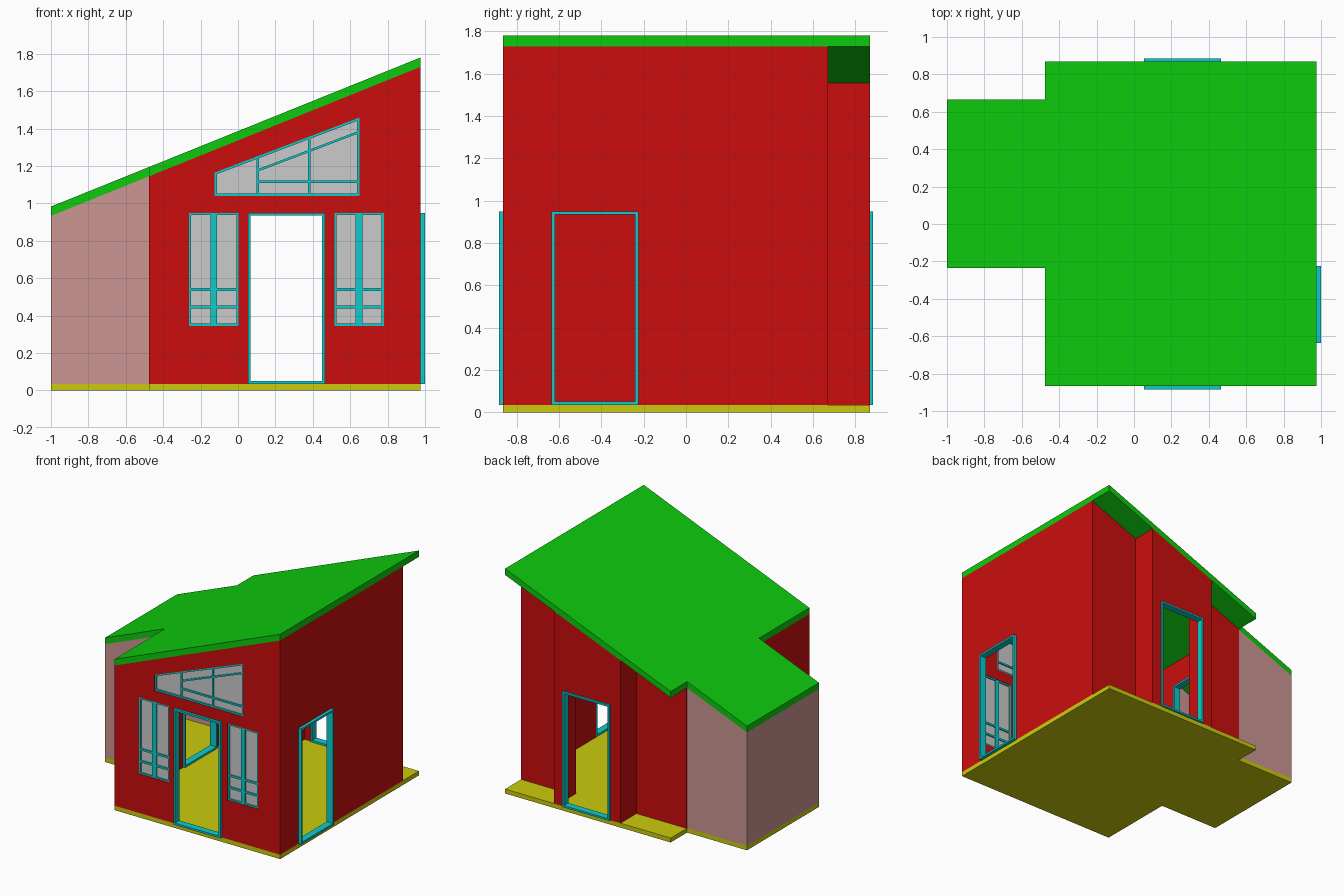
import bpy
import bmesh
from mathutils import Vector

cube = bpy.data.objects.get("Cube")
if cube:
    bpy.data.objects.remove(cube, do_unlink=True)


def material(name, r, g, b):
    m = bpy.data.materials.new(name)
    m.use_nodes = True
    m.diffuse_color = (r, g, b, 1)
    m.node_tree.nodes["Principled BSDF"].inputs["Base Color"].default_value = (r, g, b, 1)
    return m


RED = material("red wall", 0.6, 0.004, 0.004)
GREEN = material("green roof", 0.004, 0.6, 0.004)
YELLOW = material("yellow floor", 0.6, 0.6, 0.004)
CYAN = material("cyan trim", 0.004, 0.6, 0.6)
PINK = material("pink annex", 0.6, 0.305, 0.29)
GREY = material("pale glass", 0.6, 0.6, 0.6)

# Main dimensions
LEFT, RIGHT, FRONT, BACK = -0.475, 0.975, -0.865, 0.87
REAR = 0.67              # recessed rear wall, behind it the porch strip
ANNEX, A0, A1 = -1.0, -0.235, 0.665
T, FLOOR, ROOF = 0.03, 0.035, 0.05


def roof_under(x):
    return 1.145 + 0.4034 * (x - LEFT)


def prisms(name, polygons, offset, mat):
    """Extrude each planar polygon by the offset into one object."""
    bm = bmesh.new()
    for poly in polygons:
        face = bm.faces.new([bm.verts.new(p) for p in poly])
        out = bmesh.ops.extrude_face_region(bm, geom=[face], use_keep_orig=True)
        top = [v for v in out["geom"] if isinstance(v, bmesh.types.BMVert)]
        bmesh.ops.translate(bm, verts=top, vec=Vector(offset))
    bmesh.ops.recalc_face_normals(bm, faces=bm.faces)
    mesh = bpy.data.meshes.new(name)
    bm.to_mesh(mesh)
    bm.free()
    mesh.materials.append(mat)
    obj = bpy.data.objects.new(name, mesh)
    bpy.context.collection.objects.link(obj)
    return obj


def upright(name, polys, y0, y1, mat):
    """Extrude x-z polygons from y0 to y1."""
    return prisms(name, [[(x, y0, z) for x, z in p] for p in polys], (0, y1 - y0, 0), mat)


def rect(a0, a1, z0, z1):
    return [(a0, z0), (a1, z0), (a1, z1), (a0, z1)]


def wall(name, x0, x1, y0, y1, mat=RED):
    """Wall whose top follows the slope of the roof."""
    profile = [(x0, FLOOR), (x1, FLOOR), (x1, roof_under(x1)), (x0, roof_under(x0))]
    return upright(name, [profile], y0, y1, mat)


def cut(obj, cutter):
    mod = obj.modifiers.new("opening", "BOOLEAN")
    mod.object = cutter
    mod.operation = "DIFFERENCE"
    mod.solver = "EXACT"
    bpy.context.view_layer.objects.active = obj
    bpy.ops.object.modifier_apply(modifier=mod.name)
    bpy.data.objects.remove(cutter, do_unlink=True)


def border(a0, a1, z0, z1, w):
    return [rect(a0, a0 + w, z0, z1), rect(a1 - w, a1, z0, z1),
            rect(a0 + w, a1 - w, z0, z0 + w), rect(a0 + w, a1 - w, z1 - w, z1)]


# Floor and roof share one stepped plan
plan = [(LEFT, FRONT), (RIGHT, FRONT), (RIGHT, BACK), (LEFT, BACK),
        (LEFT, A1), (ANNEX, A1), (ANNEX, A0), (LEFT, A0)]
prisms("floor_slab", [[(x, y, 0) for x, y in plan]], (0, 0, FLOOR), YELLOW)
prisms("roof", [[(x, y, roof_under(x)) for x, y in plan]], (0, 0, ROOF), GREEN)

# Main walls
front_wall = wall("front_wall", LEFT, RIGHT, FRONT, FRONT + T)
side_wall = wall("left_wall", RIGHT - T, RIGHT, FRONT + T, REAR)
inner_wall = wall("right_wall", LEFT, LEFT + T, FRONT + T, REAR)

# Rear wall and projecting entrance
P0, P1 = -0.035, 0.545
wall("rear_wall_right", LEFT + T, P0, REAR - T, REAR)
wall("rear_wall_left", P1, RIGHT - T, REAR - T, REAR)
wall("entrance_side_right", P0, P0 + T, REAR - T, BACK - T)
wall("entrance_side_left", P1 - T, P1, REAR - T, BACK - T)
entrance_wall = wall("entrance_wall", P0, P1, BACK - T, BACK)

# Annex
wall("annex_end_wall", ANNEX, ANNEX + T, A0, A1, PINK)
wall("annex_front_wall", ANNEX + T, LEFT, A0, A0 + T, PINK)
wall("annex_rear_wall", ANNEX + T, LEFT, A1 - T, A1, PINK)

# Doorways facing front and back
DOOR_TOP, TRIM = 0.95, 0.015
D0, D1 = 0.053, 0.465
for name, host, y0, y1 in (("front_door_frame", front_wall, -0.885, -0.83),
                           ("back_door_frame", entrance_wall, 0.83, 0.885)):
    cut(host, upright("cutter", [rect(D0, D1, 0.01, DOOR_TOP)], y0 - 0.1, y1 + 0.1, RED))
    upright(name, border(D0, D1, FLOOR, DOOR_TOP, TRIM), y0, y1, CYAN)

# Doorways in the side walls
for name, host, a0, a1, x0, x1 in (
        ("side_door_frame", side_wall, -0.635, -0.225, 0.945, 1.0),
        ("annex_door_frame", inner_wall, -0.05, 0.36, -0.485, -0.43)):
    hole = [(x0 - 0.1, y, z) for y, z in rect(a0, a1, 0.01, DOOR_TOP)]
    cut(host, prisms("cutter", [hole], (0.3, 0, 0), RED))
    bars = [[(x0, y, z) for y, z in p] for p in border(a0, a1, FLOOR, DOOR_TOP, TRIM)]
    prisms(name, bars, (x1 - x0, 0, 0), CYAN)


def glazed(name, outline, bars):
    """Cut an opening in the front wall, then fit glass and glazing bars."""
    cut(front_wall, upright("cutter", [outline], FRONT - 0.1, FRONT + 0.1, RED))
    upright(name + "_glass", [outline], FRONT + 0.012, FRONT + 0.018, GREY)
    upright(name + "_bars", bars, FRONT + 0.003, FRONT + 0.027, CYAN)


# Tall windows beside the front door
for name, x0, x1 in (("right_window", -0.262, 0.003), ("left_window", 0.515, 0.78)):
    z0, z1, mid = 0.345, 0.95, (x0 + x1) / 2
    bars = border(x0, x1, z0, z1, 0.012)
    bars.append(rect(mid - 0.018, mid + 0.018, z0, z1))
    bars += [rect(x0, x1, z - 0.008, z + 0.008) for z in (0.445, 0.54)]
    glazed(name, rect(x0, x1, z0, z1), bars)

# Sloping window above the door
W0, W1, SILL, W = -0.125, 0.65, 1.04, 0.013


def head(x):
    return 1.165 + 0.38 * (x - W0)


def sloped(x0, x1, drop):
    tops = [(x0, head(x0) - drop), (x1, head(x1) - drop)]
    return [(x, z - W) for x, z in tops] + tops[::-1]


def post(x0):
    return [(x0, SILL), (x0 + W, SILL), (x0 + W, head(x0 + W)), (x0, head(x0))]


bars = [post(x) for x in (W0, 0.1, 0.374, W1 - W)]
bars += [rect(W0, W1, SILL, SILL + W), rect(0.1, W1, 1.108, 1.122),
         sloped(W0, W1, 0), sloped(0.1, W1, 0.07)]
glazed("sloping_window", [(W0, SILL), (W1, SILL), (W1, head(W1)), (W0, head(W0))], bars)
